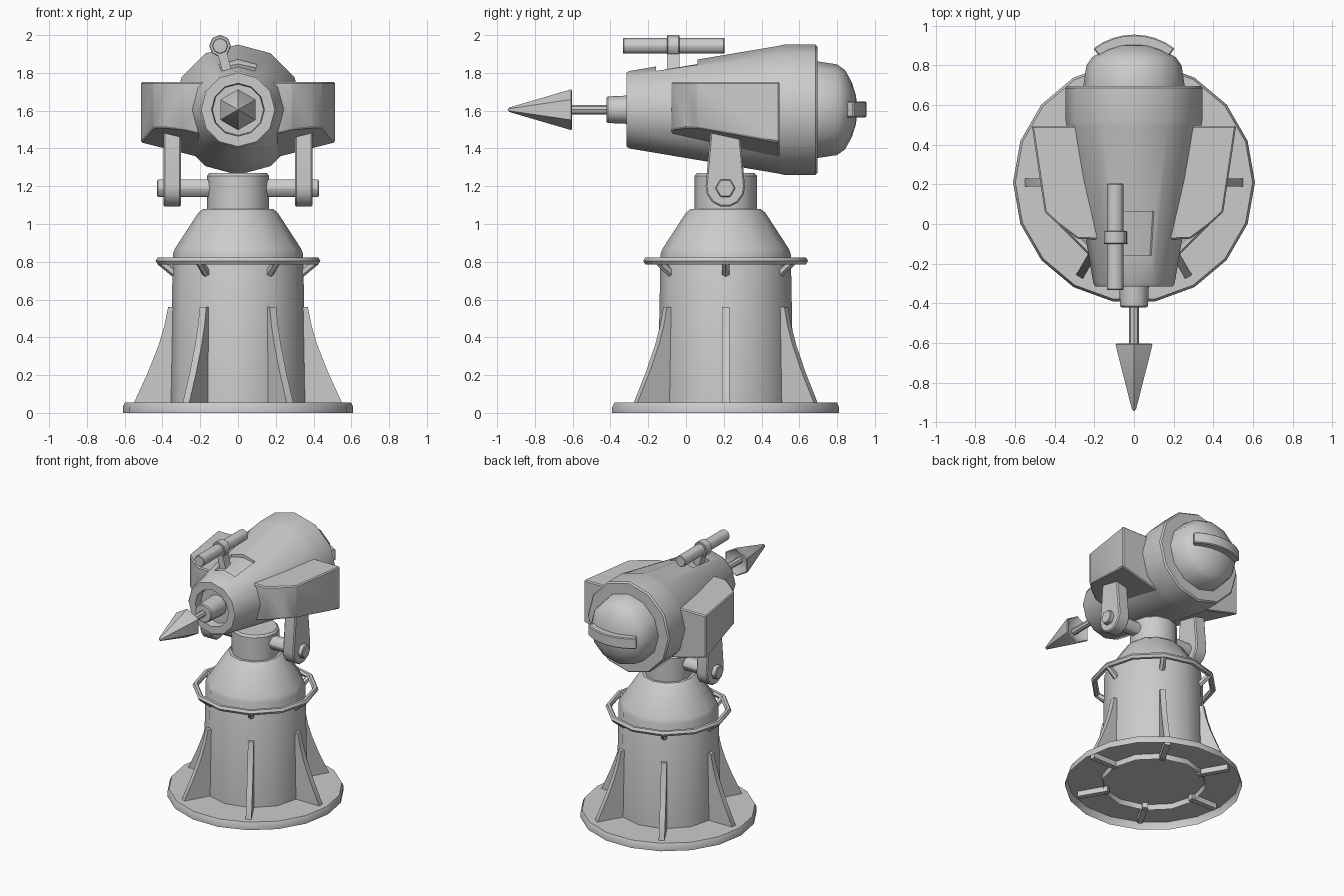
import bpy, bmesh
from math import sin, cos, pi, radians

if "Cube" in bpy.data.objects:
    bpy.data.objects.remove(bpy.data.objects["Cube"])

CY = 0.21      # pedestal axis in y
GZ = 1.605     # gun axis in z


def loft(name, rings, caps=True, bevel=0, mirror=False):
    """Skin equal-length point rings, optionally capping the ends."""
    bm = bmesh.new()
    vs = [[bm.verts.new(p) for p in r] for r in rings]
    n = len(rings[0])
    for a, b in zip(vs, vs[1:]):
        for i in range(n):
            j = (i + 1) % n
            bm.faces.new((a[i], a[j], b[j], b[i]))
    if caps:
        bm.faces.new(vs[0])
        bm.faces.new(vs[-1])
    bmesh.ops.remove_doubles(bm, verts=bm.verts, dist=1e-5)
    bmesh.ops.recalc_face_normals(bm, faces=bm.faces)
    me = bpy.data.meshes.new(name)
    bm.to_mesh(me)
    bm.free()
    ob = bpy.data.objects.new(name, me)
    bpy.context.collection.objects.link(ob)
    if bevel:
        m = ob.modifiers.new("bevel", 'BEVEL')
        m.width, m.segments, m.limit_method, m.angle_limit = bevel, 1, 'ANGLE', radians(35)
    if mirror:
        ob.modifiers.new("mirror", 'MIRROR')
    return ob


def lathe_z(name, prof, n, caps=False, **k):
    """Profile of (radius, z) turned about the pedestal axis."""
    return loft(name, [[(r * cos(2 * pi * i / n), CY + r * sin(2 * pi * i / n), z)
                        for i in range(n)] for r, z in prof], caps, **k)


def lathe_y(name, prof, n, cx=0, cz=GZ, caps=False, **k):
    """Profile of (radius, y) turned about an axis along y."""
    return loft(name, [[(cx + r * sin(2 * pi * i / n), y, cz + r * cos(2 * pi * i / n))
                        for i in range(n)] for r, y in prof], caps, **k)


def around(ob, count):
    """Repeat a part made at angle 0 around the pedestal."""
    for i in range(count):
        c = ob if i == 0 else ob.copy()
        if i:
            c.data = ob.data.copy()
            bpy.context.collection.objects.link(c)
        c.location = (0, CY, 0)
        c.rotation_euler.z = 2 * pi * i / count


# Pedestal: open-bottomed flange, column with shoulder, neck
lathe_z("base_flange", [(.61, 0), (.61, .03), (.598, .055), (0, .055)], 18)
lathe_z("column", [(.36, .012), (.36, .06), (.345, .84), (.335, .868),
                   (.21, 1.06), (.185, 1.08), (0, 1.08)], 12)
lathe_z("neck", [(.165, 1.06), (.165, 1.255), (.152, 1.27), (0, 1.27)], 12)

# Curved gusset fins
fin = [(.33, .56), (.37, .56), (.39, .46), (.42, .36), (.476, .217), (.55, .055), (.55, .015), (.33, .015)]
around(loft("gusset_fin", [[(r, s, z) for r, z in fin] for s in (-.02, .02)]), 6)

# Guard ring and its struts
bpy.ops.mesh.primitive_torus_add(major_segments=12, minor_segments=6, major_radius=.415,
                                 minor_radius=.021, location=(0, CY, .805))
bpy.context.object.name = "guard_ring"
hexa = [(.022 * cos(i * pi / 3), .022 * sin(i * pi / 3)) for i in range(6)]
around(loft("ring_strut", [[(r + u * .7, v, z - u * .7) for u, v in hexa]
                           for r, z in ((.33, .735), (.412, .803))]), 6)

# Gun body with recessed muzzle and rear drum
body = lathe_y("gun_body", [(0, -.25), (.135, -.25), (.14, -.315), (.195, -.315), (.205, -.30),
                            (.338, .49), (.345, .52), (.345, .685), (.335, .695), (0, .695)], 12)


# Shallow hatch recess on top, following the taper
def hatch_ring(y):
    r = .205 + (y + .30) * .168
    a = [-23, 0, 23]
    pts = [((r - .024) * sin(radians(t)), y, GZ + (r - .024) * cos(radians(t))) for t in a]
    return pts + [((r + .06) * sin(radians(t)), y, GZ + (r + .06) * cos(radians(t))) for t in a[::-1]]


cutter = loft("hatch_cutter", [hatch_ring(-.16), hatch_ring(.062)])
cutter.hide_render = True
cut = body.modifiers.new("hatch", 'BOOLEAN')
cut.object, cut.operation, cut.solver = cutter, 'DIFFERENCE', 'EXACT'

# Rear dome and its grab handle
lathe_y("rear_dome", [(.255, .68), (.255, .70), (.24, .80), (.21, .842), (.145, .878),
                      (.075, .90), (0, .908)], 12)
arc = [radians(-37.7 + 75.4 * i / 8) for i in range(9)]
outline = [(R * sin(t), .62 + R * cos(t)) for R, ts in ((.335, arc), (.27, arc[::-1])) for t in ts]
loft("rear_handle", [[(x, y, z) for x, y in outline] for z in (1.565, 1.648)], bevel=.006)

# Muzzle tube, harpoon shaft and head
lathe_y("muzzle_tube", [(.078, -.24), (.07, -.42)], 12, caps=True, bevel=.006)
lathe_y("harpoon_shaft", [(.024, -.70), (.024, -.40)], 8, caps=True)
lathe_y("harpoon_head", [(0, -.945), (.012, -.935), (.108, -.608), (.1, -.603), (0, -.66)], 6)

# Side armour boxes with sloped underside
plan = [(.515, .495), (.45, .06), (.385, 0), (.285, -.075), (.13, -.08), (.17, .495)]
loft("side_box", [[(x, y, 1.411 + .254 * x - .224 * y) for x, y in plan],
                  [(x, y, 1.752) for x, y in plan]], bevel=.008, mirror=True)

# Trunnion arms with rounded lower end
arm = [(.285, 1.49), (.312, 1.2)] + [
    (.208 + .104 * cos(radians(t)), 1.193 + .104 * sin(radians(t)))
    for t in range(-20, -161, -28)] + [(.104, 1.2), (.13, 1.49)]
loft("trunnion_arm", [[(x, y, z) for y, z in arm] for x in (.302, .395)], bevel=.008, mirror=True)

# Hexagonal trunnion axle through the neck
loft("trunnion_axle", [[(x, .208 + .053 * cos(i * pi / 3), 1.19 + .053 * sin(i * pi / 3))
                        for i in range(6)] for x in (-.428, .428)], bevel=.005)

# Sight tube, clamp and leaning post
lathe_y("sight_tube", [(.043, -.333), (.043, .203)], 8, -.095, 1.943, caps=True, bevel=.004)
lathe_y("sight_clamp", [(.058, -.1), (.058, -.035)], 8, -.095, 1.943, caps=True, bevel=.004)
loft("sight_post", [[(x + dx, y, z) for dx, y in ((-.025, -.1), (.025, -.1), (.025, -.035), (-.025, -.035))]
                    for x, z in ((-.05, 1.78), (-.088, 1.92))])

# Apply modifiers, drop the cutter, shade
bpy.ops.object.select_all(action='DESELECT')
for ob in list(bpy.context.scene.objects):
    ob.select_set(ob != cutter)
bpy.context.view_layer.objects.active = body
bpy.ops.object.convert(target='MESH')
bpy.data.objects.remove(cutter)
bpy.ops.object.shade_smooth_by_angle(angle=radians(33))
